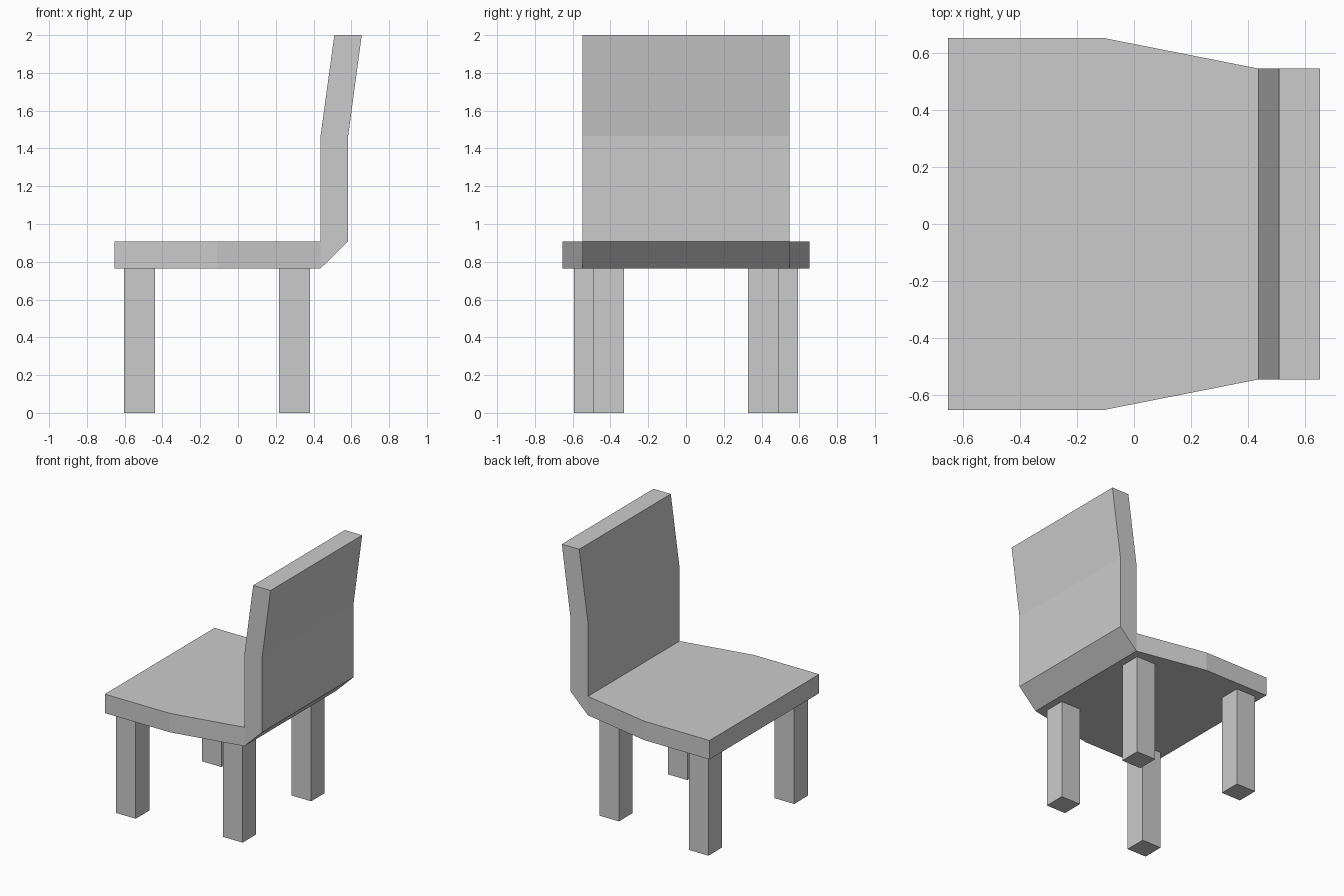
import bpy, bmesh

if "Cube" in bpy.data.objects:
    bpy.data.objects.remove(bpy.data.objects["Cube"])


def new_object(name, bm):
    bmesh.ops.recalc_face_normals(bm, faces=bm.faces)
    mesh = bpy.data.meshes.new(name)
    bm.to_mesh(mesh)
    bm.free()
    obj = bpy.data.objects.new(name, mesh)
    bpy.context.collection.objects.link(obj)
    return obj


def box(name, x0, x1, y0, y1, z0, z1):
    bm = bmesh.new()
    bmesh.ops.create_cube(bm, size=1)
    bmesh.ops.scale(bm, verts=bm.verts, vec=(x1 - x0, y1 - y0, z1 - z0))
    bmesh.ops.translate(bm, verts=bm.verts,
                        vec=((x0 + x1) / 2, (y0 + y1) / 2, (z0 + z1) / 2))
    return new_object(name, bm)


# Seat and backrest: one bent slab as (outer xz, inner xz, half width) sections
sections = [
    ((-0.655, 0.765), (-0.655, 0.908), 0.655),
    ((-0.11, 0.765), (-0.11, 0.908), 0.655),
    ((0.437, 0.765), (0.437, 0.908), 0.547),
    ((0.583, 0.908), (0.437, 0.908), 0.547),
    ((0.583, 1.465), (0.437, 1.465), 0.547),
    ((0.655, 2.0), (0.51, 2.0), 0.547),
]
bm = bmesh.new()
rings = []
for outer, inner, w in sections:
    corners = [(outer, -w), (outer, w), (inner, w), (inner, -w)]
    rings.append([bm.verts.new((p[0], y, p[1])) for p, y in corners])
for a, b in zip(rings, rings[1:]):
    for i in range(4):
        j = (i + 1) % 4
        # The bend pivots on the inner corner, so that side has no area
        if a[i].co != b[i].co or a[j].co != b[j].co:
            bm.faces.new((a[i], a[j], b[j], b[i]))
bm.faces.new(rings[0])
bm.faces.new(rings[-1])
bmesh.ops.remove_doubles(bm, verts=bm.verts, dist=0.0001)
new_object("seat_and_backrest", bm)

# Legs: the front pair (toward -x) stands wider than the back pair
for pair, x0, x1, y0, y1 in (("front", -0.603, -0.44, 0.43, 0.593),
                             ("back", 0.218, 0.382, 0.328, 0.49)):
    box(f"{pair}_leg_right", x0, x1, y0, y1, 0, 0.765)
    box(f"{pair}_leg_left", x0, x1, -y1, -y0, 0, 0.765)
